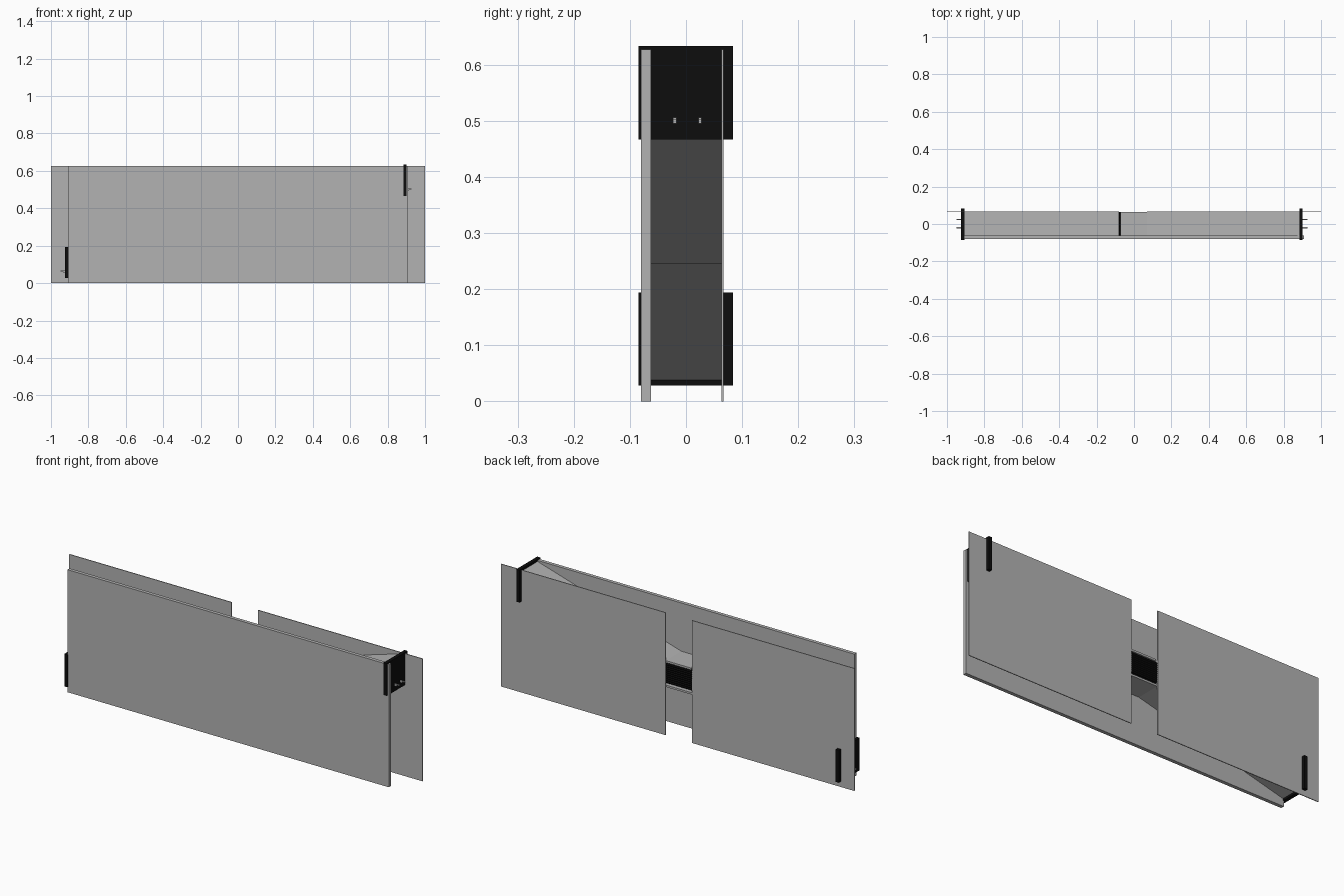
import bpy, bmesh, math

if "Cube" in bpy.data.objects:
    bpy.data.objects.remove(bpy.data.objects["Cube"])


def material(name, rgb):
    m = bpy.data.materials.new(name)
    m.diffuse_color = (*rgb, 1)
    m.use_nodes = True
    m.node_tree.nodes["Principled BSDF"].inputs["Base Color"].default_value = m.diffuse_color
    return m


GREY = material("panel grey", (0.45, 0.45, 0.45))
BLACK = material("matte black", (0.004, 0.004, 0.004))


def finish(name, bm, mat):
    mesh = bpy.data.meshes.new(name)
    bm.to_mesh(mesh)
    bm.free()
    mesh.materials.append(mat)
    obj = bpy.data.objects.new(name, mesh)
    bpy.context.collection.objects.link(obj)
    return obj


def prism(name, profile, y0, y1, mat):
    """Extrude an x-z profile from y0 to y1."""
    bm = bmesh.new()
    face = bm.faces.new([bm.verts.new((x, y0, z)) for x, z in profile])
    ext = bmesh.ops.extrude_face_region(bm, geom=[face])
    verts = [v for v in ext["geom"] if isinstance(v, bmesh.types.BMVert)]
    bmesh.ops.translate(bm, verts=verts, vec=(0, y1 - y0, 0))
    bmesh.ops.recalc_face_normals(bm, faces=bm.faces)
    return finish(name, bm, mat)


def box(name, x0, x1, y0, y1, z0, z1, mat):
    return prism(name, [(x0, z0), (x1, z0), (x1, z1), (x0, z1)], y0, y1, mat)


def ramp(name, a, b, thick=0.01):
    """Sloped duct wall; a and b give the lower edge ends in x-z."""
    prism(name, [a, b, (b[0], b[1] + thick), (a[0], a[1] + thick)],
          IN_FRONT, IN_BACK, GREY)


IN_FRONT, IN_BACK = -0.062, 0.0635

# Outer panels
box("front_panel", -0.91, 0.91, -0.08, -0.062, 0, 0.627, GREY)
box("back_panel_left", -1.0, -0.08, 0.063, 0.067, 0, 0.627, GREY)
box("back_panel_right", 0.07, 1.0, 0.063, 0.067, 0, 0.627, GREY)

# Central channel
box("channel_floor", -0.08, 0.07, IN_FRONT, IN_BACK, 0.245, 0.255, GREY)
box("channel_roof", -0.073, 0.07, IN_FRONT, IN_BACK, 0.37, 0.38, GREY)

# Duct walls: left duct falls outward, right duct climbs outward
ramp("left_duct_floor", (-0.905, 0.038), (-0.08, 0.245))
ramp("left_duct_roof", (-0.905, 0.182), (-0.083, 0.37))
ramp("right_duct_floor", (0.07, 0.245), (0.885, 0.475))
ramp("right_duct_roof", (0.07, 0.37), (0.885, 0.612))

# Honeycomb flow straightener, hexagonal tubes along x
bm = bmesh.new()
R = 0.0058
step_y, step_z = 1.5 * R, math.sqrt(3) * R
for i in range(14):
    for j in range(10):
        cy = -0.0545 + i * step_y
        cz = 0.2655 + (j + 0.5 * (i % 2)) * step_z
        if cz > 0.365:
            continue
        rings = [[bm.verts.new((x, cy + R * math.cos(k * math.pi / 3),
                                cz + R * math.sin(k * math.pi / 3)))
                  for k in range(6)] for x in (-0.08, 0.07)]
        for k in range(6):
            n = (k + 1) % 6
            bm.faces.new((rings[0][k], rings[0][n], rings[1][n], rings[1][k]))
finish("honeycomb", bm, BLACK)

# Square end units with two contact pins each
for side, s, x, z in (("left", -1, -0.915, 0.028), ("right", 1, 0.893, 0.467)):
    box(side + "_end_unit", x - 0.009, x + 0.009, -0.085, 0.084, z, z + 0.166, BLACK)
    for n, y in enumerate((-0.02, 0.025)):
        x0, x1 = sorted((x + s * 0.009, x + s * 0.035))
        zc = z + 0.034
        box(f"{side}_pin_{n}", x0, x1, y - 0.003, y + 0.003, zc, zc + 0.005, GREY)
        xa, xb = sorted((x + s * 0.009, x + s * 0.02))
        box(f"{side}_pin_base_{n}", xa, xb, y - 0.003, y + 0.003, zc - 0.006, zc, GREY)
